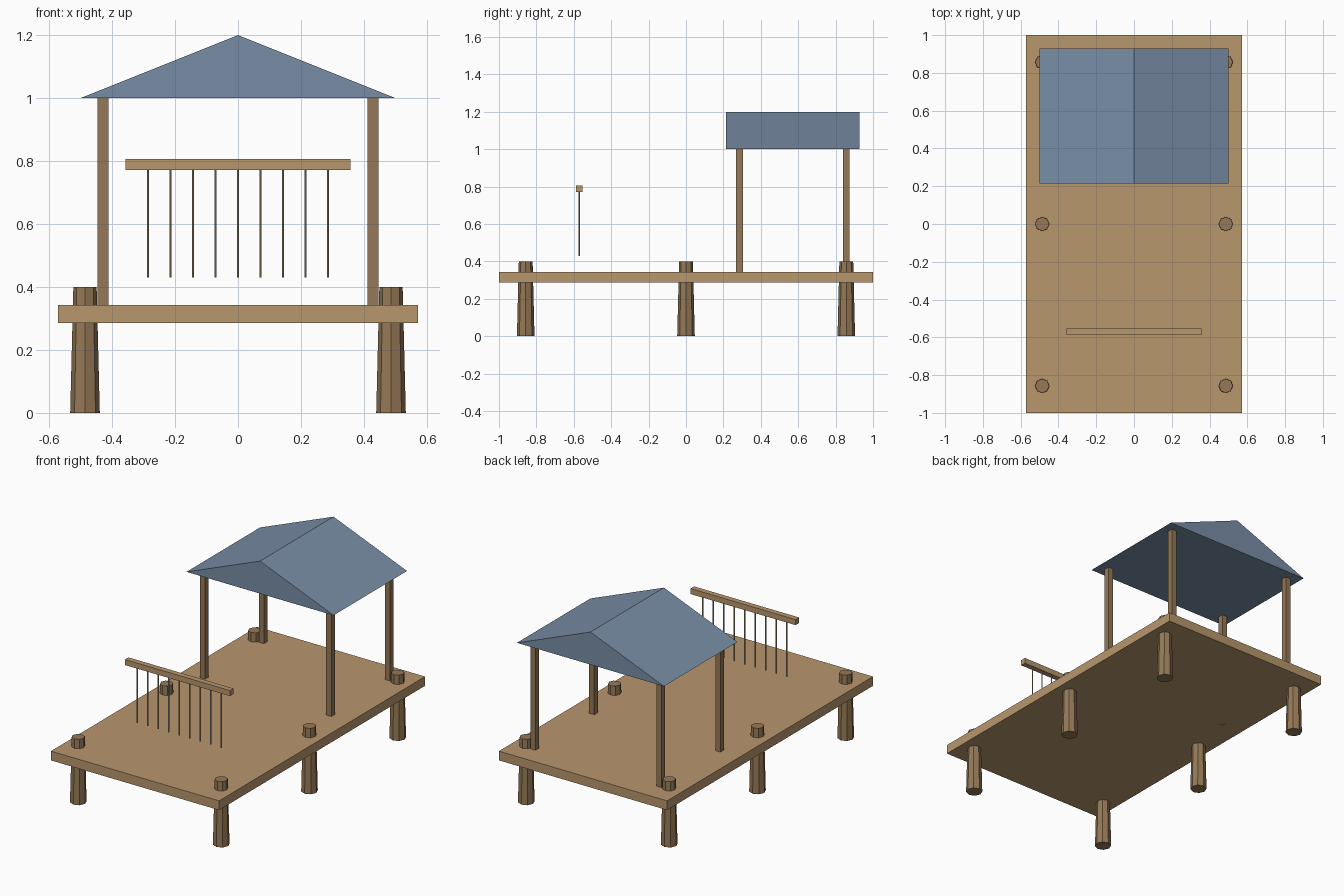
import bpy, bmesh, math
from mathutils import Matrix

if "Cube" in bpy.data.objects:
    bpy.data.objects.remove(bpy.data.objects["Cube"])


def material(name, rgb):
    m = bpy.data.materials.new(name)
    m.diffuse_color = (*rgb, 1)
    m.use_nodes = True
    m.node_tree.nodes["Principled BSDF"].inputs["Base Color"].default_value = m.diffuse_color
    return m


DECK = material("deck wood", (0.48, 0.31, 0.155))
DARK = material("dark wood", (0.30, 0.19, 0.095))
ROOF = material("roof blue", (0.19, 0.27, 0.38))
LINE = material("line tan", (0.50, 0.38, 0.20))
GREY = material("line grey", (0.42, 0.42, 0.40))


def finish(name, bm, mat, loc=(0, 0, 0)):
    bmesh.ops.recalc_face_normals(bm, faces=bm.faces)
    me = bpy.data.meshes.new(name)
    bm.to_mesh(me)
    bm.free()
    me.materials.append(mat)
    ob = bpy.data.objects.new(name, me)
    ob.location = loc
    bpy.context.collection.objects.link(ob)
    return ob


def box(name, loc, size, mat):
    bm = bmesh.new()
    bmesh.ops.create_cube(bm, size=1, matrix=Matrix.Diagonal((*size, 1)))
    return finish(name, bm, mat, loc)


def cone(name, x, y, z0, z1, r0, r1, sides, mat):
    bm = bmesh.new()
    bmesh.ops.create_cone(bm, cap_ends=True, segments=sides,
                          radius1=r0, radius2=r1, depth=z1 - z0)
    return finish(name, bm, mat, (x, y, (z0 + z1) / 2))


# Deck
DECK_LOW, DECK_TOP = 0.286, 0.343
box("deck", (0, 0, (DECK_LOW + DECK_TOP) / 2),
    (1.143, 2.0, DECK_TOP - DECK_LOW), DECK)

for side, sx in (("left", -1), ("right", 1)):
    # Tapered pilings
    for place, y in (("front", -0.857), ("middle", 0), ("back", 0.857)):
        cone(f"{place}_{side}_piling", sx * 0.486, y, 0, 0.4,
             0.047, 0.037, 8, DARK)
    # Shelter posts
    for place, y in (("front", 0.286), ("back", 0.857)):
        box(f"{place}_{side}_post", (sx * 0.429, y, (DECK_LOW + 1.0) / 2),
            (0.035, 0.035, 1.0 - DECK_LOW), DARK)

# Gable roof: triangle extruded along y
bm = bmesh.new()
gable = bm.faces.new([bm.verts.new((x, 0.214, z))
                      for x, z in ((-0.5, 1.0), (0.5, 1.0), (0, 1.2))])
ext = bmesh.ops.extrude_face_region(bm, geom=[gable], use_keep_orig=True)
bmesh.ops.translate(bm, vec=(0, 0.714, 0),
                    verts=[v for v in ext["geom"]
                           if isinstance(v, bmesh.types.BMVert)])
finish("roof", bm, ROOF)

# Hanging rail with its row of lines
RAIL_Y = -0.571
box("rail", (0, RAIL_Y, 0.789), (0.714, 0.034, 0.034), DECK)
for i in range(9):
    cone(f"hanging_line_{i + 1}", -0.286 + i * 0.0715, RAIL_Y, 0.43, 0.78,
         0.004, 0.004, 6, GREY if i % 4 == 3 else LINE)
